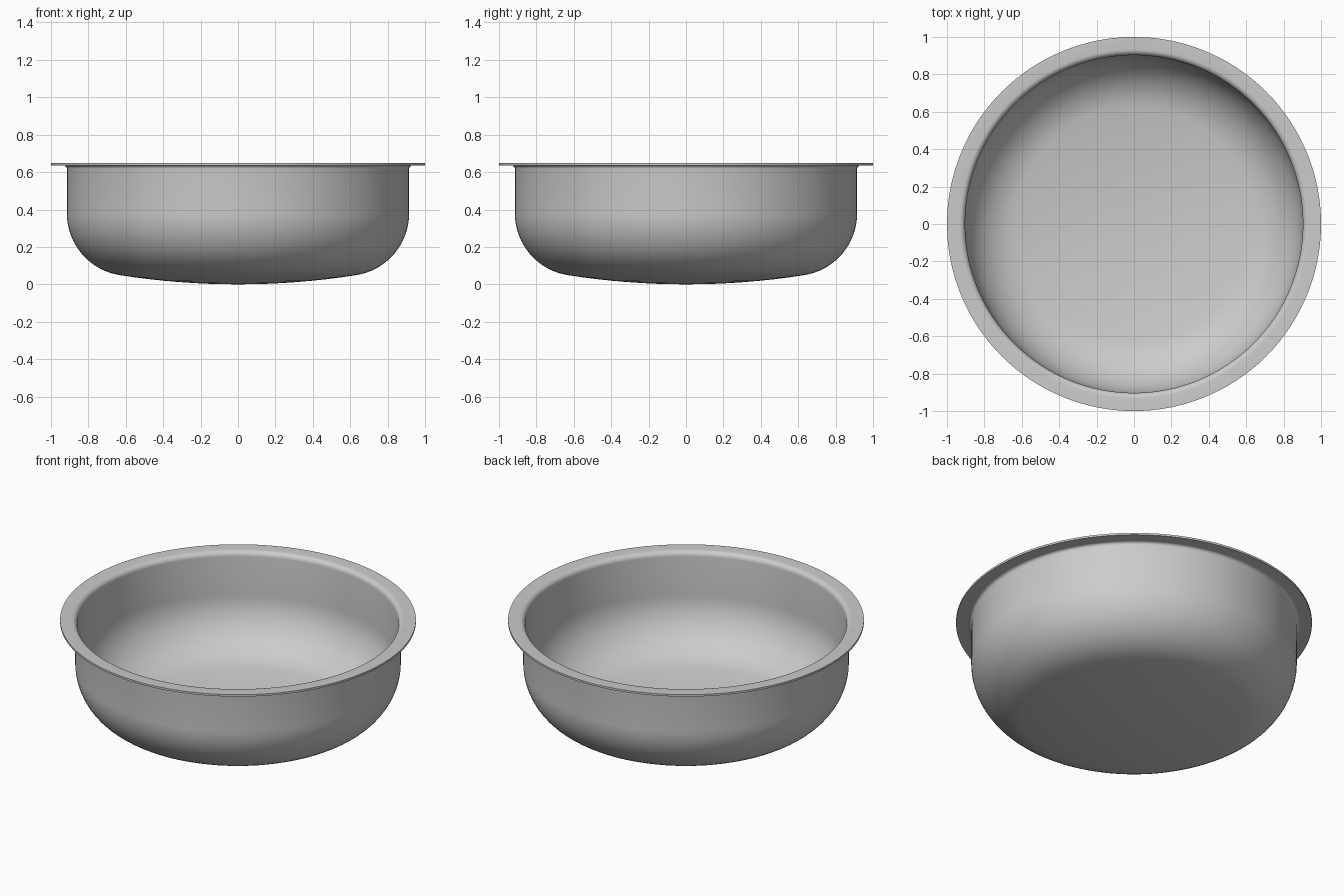
import bpy
import bmesh
from math import sin, cos, tau, radians, sqrt

cube = bpy.data.objects.get("Cube")
if cube:
    bpy.data.objects.remove(cube, do_unlink=True)

SEGMENTS = 128
WALL = 0.012
HEIGHT = 0.648
CORNER = 0.335          # radius between wall and floor
CORNER_X, CORNER_Z = 0.58, 0.38
DOME = 4.1              # radius of the shallow domed floor
LIP = 0.03              # radius between wall and rim

metal = bpy.data.materials.new("brushed grey metal")
metal.use_nodes = True
grey = (0.6, 0.6, 0.6, 1)
metal.diffuse_color = grey
metal.node_tree.nodes["Principled BSDF"].inputs["Base Color"].default_value = grey


def arc(cx, cz, radius, start, end, steps):
    """Points on an arc, angles in degrees."""
    angles = [radians(start + (end - start) * i / steps) for i in range(steps + 1)]
    return [(cx + radius * cos(a), cz + radius * sin(a)) for a in angles]


def shell_profile(inset):
    """Half section from the floor centre to the rim edge."""
    corner = arc(CORNER_X, CORNER_Z, CORNER - inset, -81.5, 0, 16)
    edge = corner[0][0]
    radius = DOME - inset
    floor = []
    for i in range(8):
        x = edge * i / 8
        floor.append((x, DOME - sqrt(radius ** 2 - x ** 2)))
    # the lip curls outwards, tangent to the wall and to the flat rim
    lip_radius = LIP + inset - WALL
    lip_centre = CORNER_X + CORNER - WALL + LIP
    lip_z = HEIGHT - LIP
    lip = arc(lip_centre, lip_z, lip_radius, 180, 90, 6)
    return floor + corner + lip + [(1, lip[-1][1])]


# Closed section: outside upwards, then inside back down
profile = shell_profile(0) + shell_profile(WALL)[::-1]

bm = bmesh.new()
rings = []
for x, z in profile:
    if x < 1e-6:
        rings.append([bm.verts.new((0, 0, z))])
    else:
        rings.append([bm.verts.new((x * cos(tau * i / SEGMENTS),
                                    x * sin(tau * i / SEGMENTS), z))
                      for i in range(SEGMENTS)])
for a, b in zip(rings, rings[1:]):
    for i in range(SEGMENTS):
        j = (i + 1) % SEGMENTS
        corners = [a[i % len(a)], a[j % len(a)], b[j % len(b)], b[i % len(b)]]
        bm.faces.new(list(dict.fromkeys(corners)))
bmesh.ops.recalc_face_normals(bm, faces=bm.faces)

mesh = bpy.data.meshes.new("basin_bowl")
bm.to_mesh(mesh)
bm.free()
mesh.materials.append(metal)
bowl = bpy.data.objects.new("basin_bowl", mesh)
bpy.context.collection.objects.link(bowl)

# Smooth shading with a crisp rim edge
bpy.ops.object.select_all(action="DESELECT")
bowl.select_set(True)
bpy.context.view_layer.objects.active = bowl
bpy.ops.object.shade_smooth_by_angle(angle=radians(35))
